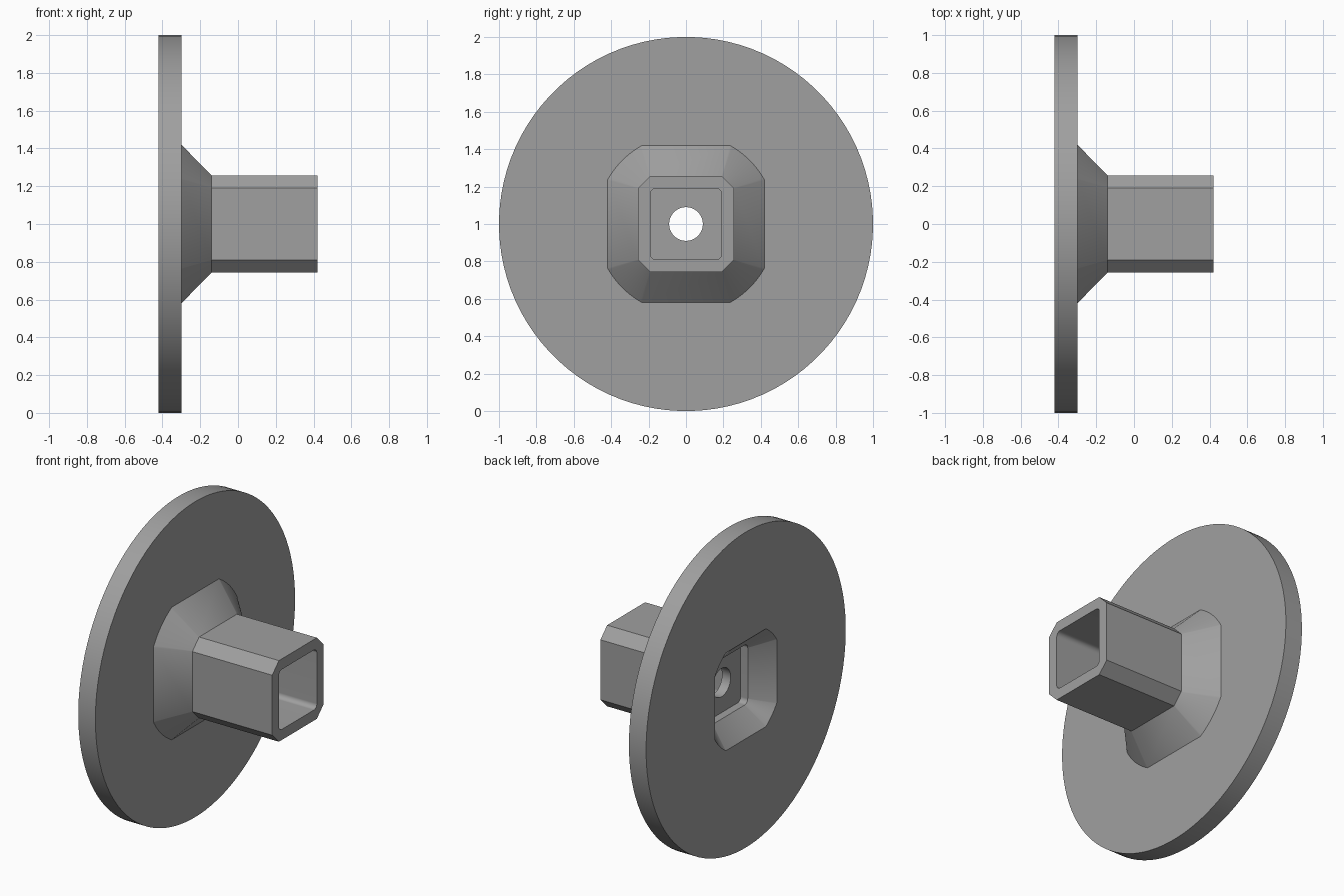
import bpy, bmesh, math

if "Cube" in bpy.data.objects:
    bpy.data.objects.remove(bpy.data.objects["Cube"])

K = 24  # points per quarter of every ring


def circle(x, r):
    return [(x, r * math.cos(a), 1 + r * math.sin(a))
            for a in (math.tau * (i + 0.5) / (4 * K) for i in range(4 * K))]


def square(x, h, flat, corner):
    """Square ring of half-width h; corners run from (h, flat) to (flat, h)."""
    quarter = []
    for i in range(K):
        t = i / (K - 1)
        if corner == "chamfer":
            p = (h + (flat - h) * t, flat + (h - flat) * t)
        elif corner == "round":
            a = t * math.pi / 2
            p = (flat + (h - flat) * math.cos(a), flat + (h - flat) * math.sin(a))
        else:  # arc about the centre axis
            a0 = math.atan2(flat, h)
            a, r = a0 + (math.pi / 2 - 2 * a0) * t, math.hypot(h, flat)
            p = (r * math.cos(a), r * math.sin(a))
        quarter.append(p)
    ring = []
    for _ in range(4):
        ring += [(x, y, 1 + z) for y, z in quarter]
        quarter = [(-z, y) for y, z in quarter]
    return ring


rings = [
    circle(-0.25, 0.09),                     # bolt hole, rear
    square(-0.25, 0.19, 0.16, "round"),      # rear pocket floor
    square(-0.30, 0.19, 0.16, "round"),      # rear pocket mouth
    square(-0.42, 0.31, 0.20, "arc"),        # flared rear opening
    circle(-0.42, 1.0),                      # disc rim, rear
    circle(-0.30, 1.0),                      # disc rim, front
    square(-0.30, 0.42, 0.235, "arc"),       # collar base
    square(-0.14, 0.257, 0.19, "chamfer"),   # collar top
    square(0.42, 0.257, 0.19, "chamfer"),    # tube end, outside
    square(0.42, 0.19, 0.16, "round"),       # tube end, inside
    square(-0.19, 0.19, 0.16, "round"),      # tube floor
    circle(-0.19, 0.09),                     # bolt hole, front
]

# Loft the rings into one closed shell
bm = bmesh.new()
loops = [[bm.verts.new(p) for p in ring] for ring in rings]
n = 4 * K
for a, b in zip(loops, loops[1:] + loops[:1]):
    for i in range(n):
        j = (i + 1) % n
        bm.faces.new((a[i], a[j], b[j], b[i]))
bmesh.ops.recalc_face_normals(bm, faces=bm.faces)
mesh = bpy.data.meshes.new("flanged_socket")
bm.to_mesh(mesh)
bm.free()

grey = bpy.data.materials.new("grey")
grey.diffuse_color = (0.35, 0.35, 0.35, 1)
grey.use_nodes = True
grey.node_tree.nodes["Principled BSDF"].inputs["Base Color"].default_value = grey.diffuse_color
mesh.materials.append(grey)

socket = bpy.data.objects.new("flanged_socket", mesh)
bpy.context.collection.objects.link(socket)
bpy.context.view_layer.objects.active = socket
socket.select_set(True)
bpy.ops.object.shade_smooth_by_angle(angle=math.radians(30))
